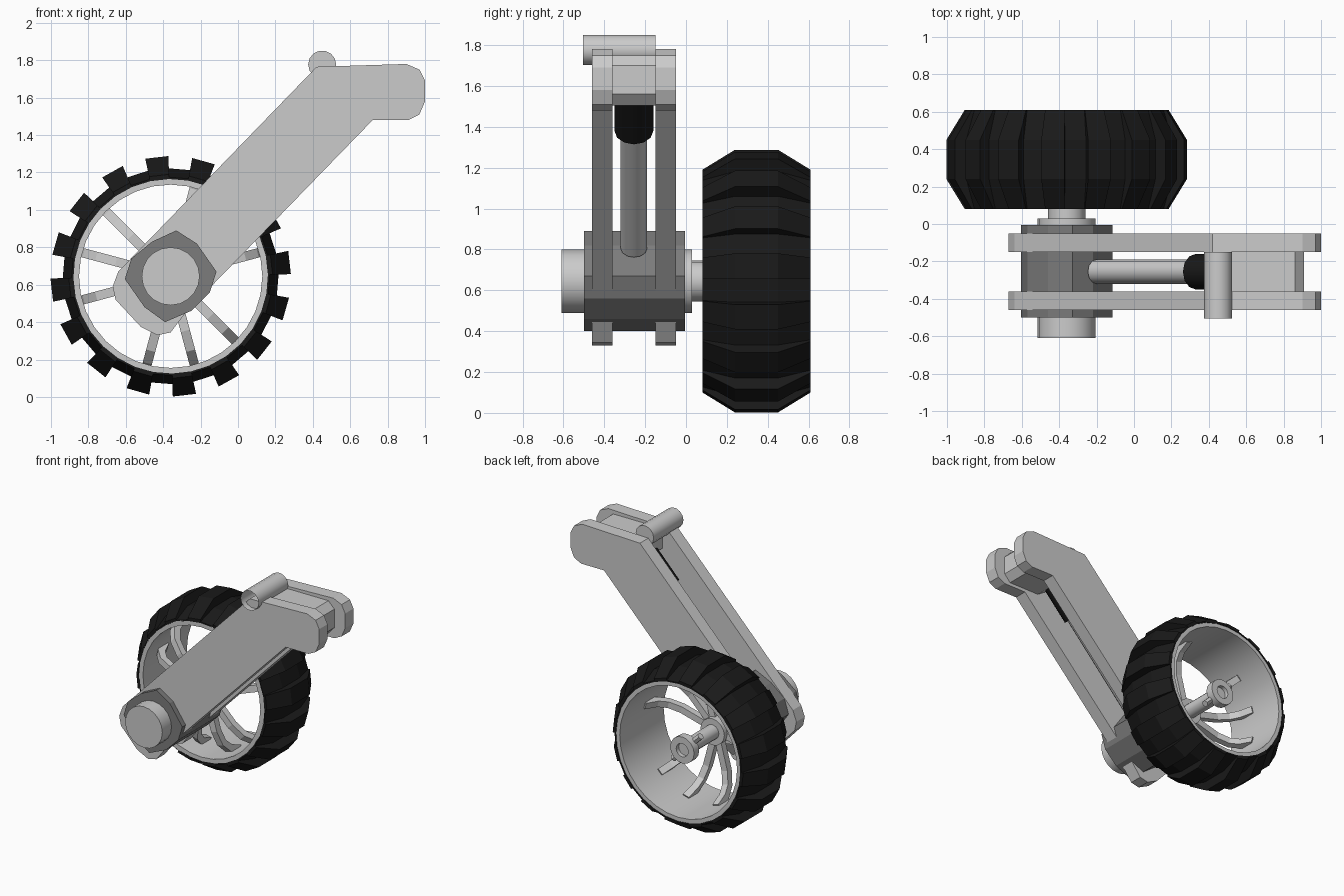
import bpy, bmesh
from math import cos, sin, radians, tau
from mathutils import Vector

if "Cube" in bpy.data.objects:
    bpy.data.objects.remove(bpy.data.objects["Cube"])

CX, CZ = -0.36, 0.645          # wheel axis (runs along y)


def material(name, v):
    m = bpy.data.materials.new(name)
    m.diffuse_color = (v, v, v, 1)
    m.use_nodes = True
    m.node_tree.nodes["Principled BSDF"].inputs["Base Color"].default_value = m.diffuse_color
    return m


RUBBER, DARK = material("rubber", 0.01), material("dark_metal", 0.2)


def finish(name, bm, mat=None, smooth=False, recalc=True):
    if recalc:
        bmesh.ops.recalc_face_normals(bm, faces=bm.faces)
    me = bpy.data.meshes.new(name)
    bm.to_mesh(me)
    bm.free()
    ob = bpy.data.objects.new(name, me)
    bpy.context.collection.objects.link(ob)
    if mat:
        me.materials.append(mat)
    if smooth:
        bpy.ops.object.select_all(action='DESELECT')
        ob.select_set(True)
        bpy.context.view_layer.objects.active = ob
        bpy.ops.object.shade_smooth_by_angle(angle=radians(35))
    return ob


def plate(name, pts, y0, y1, mat=None):
    """Extrude an x-z outline from y0 to y1."""
    bm = bmesh.new()
    a, b = [[bm.verts.new((x, y, z)) for x, z in pts] for y in (y0, y1)]
    bm.faces.new(a)
    bm.faces.new(b)
    n = len(pts)
    for i in range(n):
        j = (i + 1) % n
        bm.faces.new((a[i], a[j], b[j], b[i]))
    return finish(name, bm, mat)


def lathe(name, rings, mat=None, smooth=False):
    """Ring-shaped solid: rings = [(angle, closed (radius, y) profile)] about the wheel axis."""
    bm = bmesh.new()
    cols = [[bm.verts.new((CX + r * cos(a), y, CZ + r * sin(a))) for r, y in prof]
            for a, prof in rings]
    for k, c in enumerate(cols):
        d = cols[(k + 1) % len(cols)]
        m = len(c)
        for i in range(m):
            j = (i + 1) % m
            bm.faces.new((c[i], c[j], d[j], d[i]))
    bmesh.ops.remove_doubles(bm, verts=bm.verts, dist=1e-5)
    return finish(name, bm, mat, smooth)


def ring(name, prof, n):
    return lathe(name, [(tau * i / n, prof) for i in range(n)], smooth=True)


def rod(name, p, q, r, n=16, mat=None, open_start=False):
    """Cylinder from p to q."""
    p, q = Vector(p), Vector(q)
    rot = (q - p).to_track_quat('Z', 'Y')
    bm = bmesh.new()
    ends = [[bm.verts.new(c + rot @ Vector((r * cos(tau * i / n), r * sin(tau * i / n), 0)))
             for i in range(n)] for c in (p, q)]
    a, b = ends
    for i in range(n):
        j = (i + 1) % n
        bm.faces.new((a[i], a[j], b[j], b[i]))
    bm.faces.new(b)
    if not open_start:
        bm.faces.new(a[::-1])
    return finish(name, bm, mat, smooth=True, recalc=False)


# Tyre with 16 tread blocks
inner = [(0.52, 0.61), (0.52, 0.08)]
high = [(0.545, 0.08), (0.643, 0.24), (0.643, 0.45), (0.545, 0.61)] + inner
low = [(0.53, 0.08), (0.577, 0.24), (0.577, 0.45), (0.53, 0.61)] + inner
rings = []
for i in range(16):
    c = radians(6.6 + 22.5 * i)
    w = radians(5.6)
    rings += [(c - w, low), (c - w, high), (c + w, high), (c + w, low)]
lathe("tyre", rings, RUBBER)

# Rim barrel and outer hub ring
ring("rim", [(0.525, 0.08), (0.49, 0.08), (0.49, 0.605), (0.525, 0.605)], 32)
ring("hub_ring", [(0.1, 0.5), (0.05, 0.5), (0.05, 0.56), (0.1, 0.56)], 16)

# Axle parts
rod("axle_peg", (CX, -0.61, CZ), (CX, 0.03, CZ), 0.155, 20)
rod("axle_collar", (CX, 0.02, CZ), (CX, 0.2, CZ), 0.1, 16)
rod("axle_shaft", (CX, 0.15, CZ), (CX, 0.53, CZ), 0.055, 12)
d = Vector((cos(radians(135)), 0, sin(radians(135))))
hub = Vector((CX, 0.5, CZ))
rod("hub_crossbar", hub - d * 0.16, hub + d * 0.16, 0.025, 6)

# Nine bent spokes in three groups of three
path = [(0.05, 0.14), (0.3, 0.14), (0.40, 0.17), (0.46, 0.23), (0.50, 0.33)]
for k, deg in enumerate((15, 45, 75, 135, 165, 195, 255, 285, 315)):
    a = radians(deg)
    radial, side = Vector((cos(a), 0, sin(a))), Vector((-sin(a), 0, cos(a)))
    bm = bmesh.new()
    secs = []
    for i, (r, y) in enumerate(path):
        p0, p1 = path[max(i - 1, 0)], path[min(i + 1, len(path) - 1)]
        t = Vector((p1[0] - p0[0], p1[1] - p0[1])).normalized()
        sec = []
        for u, v in ((-1, -1), (1, -1), (1, 1), (-1, 1)):
            pos = Vector((CX, y + v * 0.025 * t.x, CZ)) + radial * (r - v * 0.025 * t.y)
            sec.append(bm.verts.new(pos + side * u * 0.025))
        secs.append(sec)
    for s, e in zip(secs, secs[1:]):
        for i in range(4):
            j = (i + 1) % 4
            bm.faces.new((s[i], s[j], e[j], e[i]))
    bm.faces.new(secs[0])
    bm.faces.new(secs[-1])
    finish(f"spoke_{k + 1}", bm)

# Two arm plates
arm = [(-0.67, 0.59), (-0.655, 0.52), (-0.52, 0.375), (-0.43, 0.33), (-0.36, 0.345),
       (-0.28, 0.45), (0.72, 1.48), (0.91, 1.48), (0.97, 1.51), (1.0, 1.58), (1.0, 1.69),
       (0.97, 1.75), (0.90, 1.78), (0.42, 1.765), (-0.64, 0.67)]
plate("arm_front", arm, -0.46, -0.36)
plate("arm_back", arm, -0.15, -0.05)

# Dark bearing block around the axle
bearing = [(-0.33, 0.89), (-0.22, 0.82), (-0.115, 0.67), (-0.15, 0.56), (-0.25, 0.46),
           (-0.39, 0.40), (-0.50, 0.48), (-0.605, 0.63), (-0.57, 0.74), (-0.46, 0.83)]
plate("bearing_block", bearing, -0.5, -0.005, DARK)

# Mounting block between the arm tops
block = [(0.45, 1.75), (0.86, 1.75), (0.91, 1.70), (0.91, 1.56), (0.86, 1.505),
         (0.6, 1.505), (0.45, 1.6)]
plate("mount_block", block, -0.36, -0.15)

# Top pin (open at the front) and the damper
rod("top_pin", (0.45, -0.505, 1.777), (0.45, -0.15, 1.777), 0.075, 14, open_start=True)
rod("damper_rod", (-0.2, -0.255, 0.806), (0.45, -0.255, 1.49), 0.065, 12)
rod("damper_boot", (0.33, -0.255, 1.38), (0.55, -0.255, 1.61), 0.095, 12, RUBBER)
